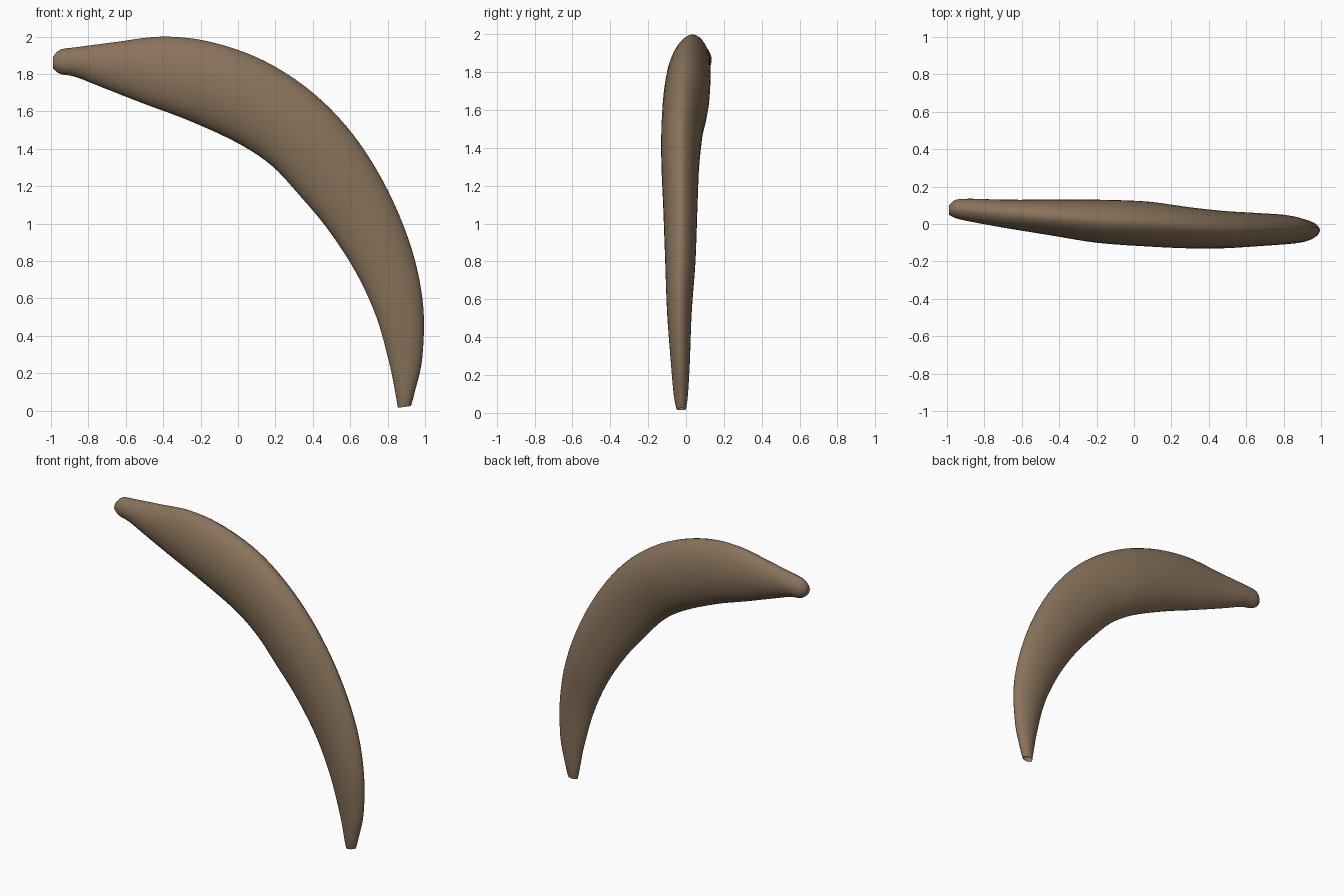
import bpy
import bmesh
import math
from mathutils import Vector

SIDES = 32
STEPS = 5

default_cube = bpy.data.objects.get("Cube")
if default_cube:
    bpy.data.objects.remove(default_cube, do_unlink=True)


def make_material(name, colour):
    material = bpy.data.materials.new(name)
    material.use_nodes = True
    material.diffuse_color = (*colour, 1)
    shader = material.node_tree.nodes["Principled BSDF"]
    shader.inputs["Base Color"].default_value = (*colour, 1)
    shader.inputs["Roughness"].default_value = 0.8
    return material


def spline(a, b, c, d, t):
    """Smooth step from b to c, guided by neighbours a and d."""
    return 0.5 * (2 * b + (c - a) * t + (2 * a - 5 * b + 4 * c - d) * t ** 2
                  + (3 * b - a - 3 * c + d) * t ** 3)


# Stations along the horn: outer edge x, z; inner edge x, z; back y, front y
stations = [
    (-.99, 1.89, -.99, 1.83, .10, .05),
    (-.95, 1.93, -.95, 1.80, .13, .03),
    (-.85, 1.945, -.87, 1.785, .135, .01),
    (-.66, 1.97, -.73, 1.73, .13, -.02),
    (-.40, 2.0, -.50, 1.64, .13, -.06),
    (-.14, 1.97, -.26, 1.55, .13, -.10),
    (.14, 1.87, 0, 1.43, .12, -.12),
    (.40, 1.7, .18, 1.31, .09, -.13),
    (.62, 1.47, .33, 1.15, .07, -.13),
    (.80, 1.18, .48, .97, .06, -.12),
    (.93, .86, .63, .74, .05, -.11),
    (.99, .56, .74, .50, .03, -.10),
    (.985, .28, .81, .25, .02, -.08),
    (.945, .10, .842, .09, .01, -.065),
    (.925, .025, .855, .015, 0, -.05),
]


def section_ring(bm, station):
    """Slightly lens-shaped section between the outer and inner edges."""
    ox, oz, ix, iz, back, front = station
    middle = Vector(((ox + ix) / 2, (back + front) / 2, (oz + iz) / 2))
    across = Vector(((ox - ix) / 2, 0, (oz - iz) / 2))
    depth = Vector((0, (back - front) / 2, 0))
    ring = []
    for i in range(SIDES):
        angle = math.tau * i / SIDES
        s = math.sin(angle)
        ring.append(bm.verts.new(middle + across * math.cos(angle)
                                 + depth * s * abs(s) ** 0.12))
    return ring


# Curved horn body
bm = bmesh.new()
rows = [Vector(row) for row in stations]
padded = [rows[0]] + rows + [rows[-1]]
rings = []
for k in range(len(rows) - 1):
    for j in range(STEPS):
        rings.append(section_ring(bm, spline(*padded[k:k + 4], j / STEPS)))
rings.append(section_ring(bm, rows[-1]))

for near, far in zip(rings, rings[1:]):
    for i in range(SIDES):
        n = (i + 1) % SIDES
        bm.faces.new((near[i], near[n], far[n], far[i]))

# Rounded blunt end, and a hollow broken point
bm.faces.new(rings[0])
point = bm.faces.new(rings[-1])
bmesh.ops.inset_region(bm, faces=[point], thickness=0.012)
for vert in point.verts:
    vert.co.z += 0.05

# Chipped rim reaching the ground
for vert in rings[-1]:
    vert.co.z = 0.03 if vert.co.x > 0.9 else max(0, vert.co.z - 0.016)

bmesh.ops.recalc_face_normals(bm, faces=bm.faces)
mesh = bpy.data.meshes.new("horn_body")
bm.to_mesh(mesh)
bm.free()
horn = bpy.data.objects.new("horn_body", mesh)
bpy.context.collection.objects.link(horn)
mesh.materials.append(make_material("horn_brown", (0.25, 0.17, 0.105)))

bpy.ops.object.select_all(action="DESELECT")
horn.select_set(True)
bpy.context.view_layer.objects.active = horn
bpy.ops.object.shade_smooth_by_angle(angle=math.radians(50))
